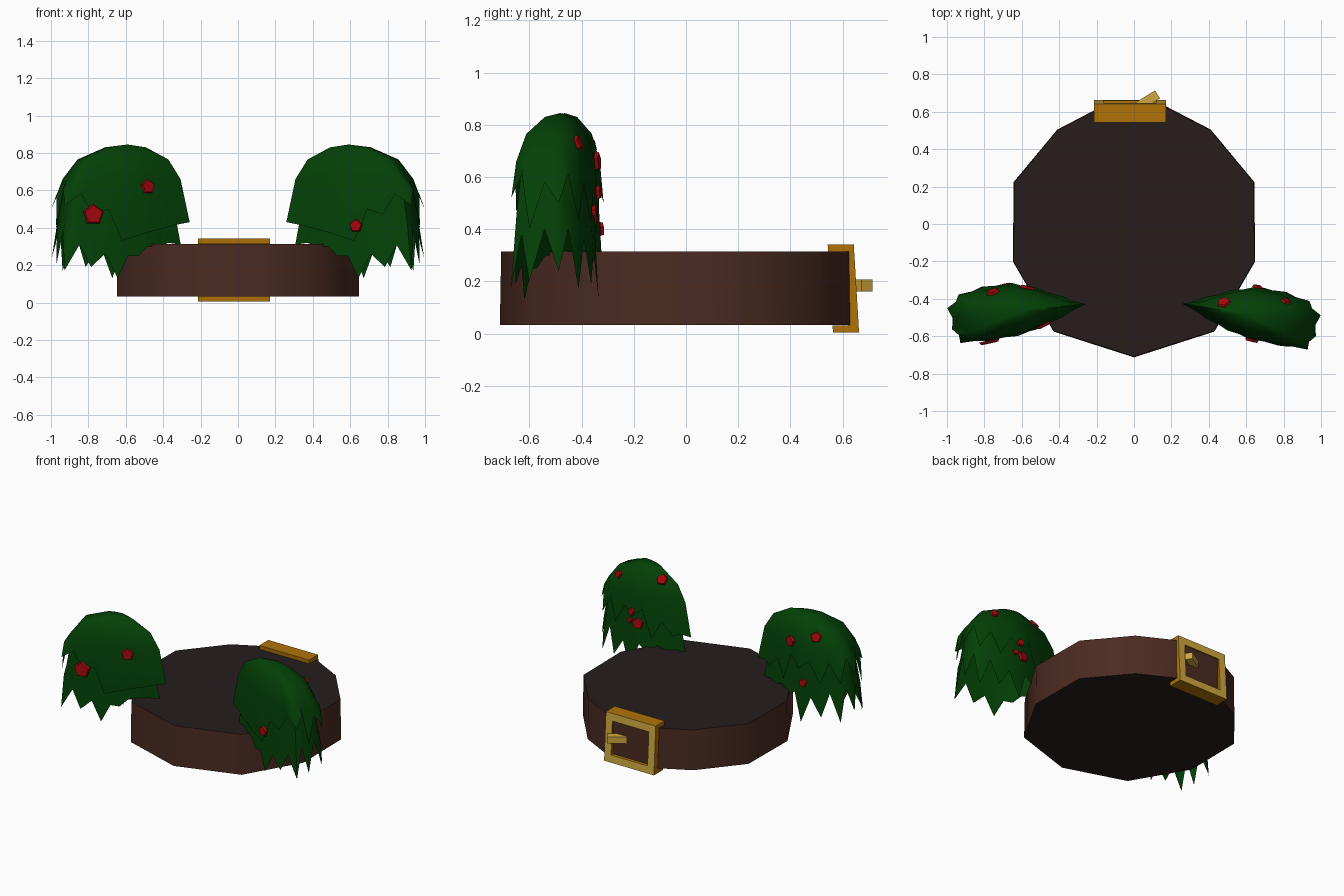
import bpy, bmesh, math
from mathutils import Vector, Matrix

if "Cube" in bpy.data.objects:
    bpy.data.objects.remove(bpy.data.objects["Cube"])


def material(name, rgb):
    m = bpy.data.materials.new(name)
    m.use_nodes = True
    m.diffuse_color = (*rgb, 1)
    m.node_tree.nodes["Principled BSDF"].inputs["Base Color"].default_value = (*rgb, 1)
    return m


LEATHER = material("brown leather", (0.070, 0.024, 0.015))
LINING = material("dark lining", (0.020, 0.012, 0.012))
GOLD = material("deep gold", (0.43, 0.17, 0.002))
BRASS = material("pale brass", (0.62, 0.39, 0.05))
LEAF = material("leaf green", (0.001, 0.052, 0.002))
BERRY = material("berry red", (0.38, 0.002, 0.004))


def finish(name, bm, mats, angle=None):
    bmesh.ops.recalc_face_normals(bm, faces=bm.faces)
    mesh = bpy.data.meshes.new(name)
    bm.to_mesh(mesh)
    bm.free()
    for m in mats:
        mesh.materials.append(m)
    ob = bpy.data.objects.new(name, mesh)
    bpy.context.collection.objects.link(ob)
    if angle:
        bpy.ops.object.select_all(action="DESELECT")
        ob.select_set(True)
        bpy.context.view_layer.objects.active = ob
        bpy.ops.object.shade_smooth_by_angle(angle=math.radians(angle))
    return ob


def box(bm, lo, hi, turn=Matrix()):
    size = [b - a for a, b in zip(lo, hi)]
    mid = [(a + b) / 2 for a, b in zip(lo, hi)]
    bmesh.ops.create_cube(bm, size=1, matrix=Matrix.Translation(mid) @ turn @ Matrix.Diagonal((*size, 1)))


# Belt: closed faceted band with dark top and bottom
half = [(0.43, -0.575), (0.648, -0.2), (0.643, 0.225), (0.41, 0.505), (0.16, 0.635)]
plan = [(0, -0.713)] + half + [(-x, y) for x, y in reversed(half)]
bm = bmesh.new()
base = bm.faces.new([bm.verts.new((x, y, 0.033)) for x, y in plan])
top = bmesh.ops.extrude_face_region(bm, geom=[base])["geom"]
for v in (g for g in top if isinstance(g, bmesh.types.BMVert)):
    v.co = (v.co.x * 0.995, v.co.y * 0.993, 0.314)
bm.normal_update()
for f in bm.faces:
    f.material_index = int(abs(f.normal.z) > 0.7)
finish("belt", bm, [LEATHER, LINING], 60)

# Buckle frame: four bars, with flanges folded over the belt edges
bm = bmesh.new()
X0, X1, Z0, Z1, W = -0.215, 0.172, 0.005, 0.342, 0.052
for z in (Z0, Z1 - W):
    box(bm, (X0, 0.615, z), (X1, 0.655, z + W))
for x in (X0, X1 - W):
    box(bm, (x, 0.615, Z0 + W), (x + W, 0.655, Z1 - W))
for z in (Z0, Z1 - 0.027):
    box(bm, (X0, 0.555, z), (X1, 0.62, z + 0.027))
bm.normal_update()
for f in bm.faces:
    f.material_index = int(f.normal.y > 0.7)
for v in bm.verts:
    v.co.y -= 0.06 * (v.co.z - 0.17) + 0.002
finish("buckle_frame", bm, [GOLD, BRASS])

# Strap behind the buckle
bm = bmesh.new()
box(bm, (X0 + 0.02, 0.59, 0.035), (X1 - 0.02, 0.638, 0.314))
finish("buckle_strap", bm, [LEATHER])

# Buckle tongue
bm = bmesh.new()
box(bm, (0.01, 0.635, 0.162), (0.135, 0.685, 0.208), Matrix.Rotation(math.radians(32), 4, "Z"))
finish("buckle_tongue", bm, [BRASS])

# Teardrop outline of a leafy shoulder pad, narrow at its inner end
PAD = [(0.265, -0.43), (0.39, -0.50), (0.50, -0.555), (0.62, -0.595), (0.77, -0.62),
       (0.92, -0.63), (0.965, -0.56), (0.99, -0.45), (0.93, -0.38), (0.80, -0.34),
       (0.65, -0.32), (0.52, -0.345), (0.38, -0.39)]
CENTRE = Vector((0.59, -0.465))


def leaf_layer(name, side, rows, tips, notches, spread, push=0.0, crown=None):
    """Rings (x scale, y scale, height) end in alternating tips and notches."""
    bm = bmesh.new()
    n = len(PAD)
    outline, hem = [], []
    for i in range(n):
        a, b = Vector(PAD[i]), Vector(PAD[(i + 1) % n])
        outline += [a, (a + b) / 2]
        hem += [(spread[0], spread[1], tips[i]), (spread[0] - 0.04, spread[1] - 0.04, notches[i])]

    def vert(p, sx, sy, z):
        x = CENTRE.x + push + (p.x - CENTRE.x) * sx
        y = CENTRE.y + (p.y - CENTRE.y) * sy
        if side > 0:
            y -= 0.055 * (x - 0.3)
        return bm.verts.new((side * x, y, z))

    rings = [[vert(p, *row) for p in outline] for row in rows]
    rings.append([vert(p, *row) for p, row in zip(outline, hem)])
    if crown:
        peak = vert(CENTRE, 1, 1, crown)
        for i in range(2 * n):
            bm.faces.new((peak, rings[0][i], rings[0][i - 1]))
    for r0, r1 in zip(rings, rings[1:]):
        for i in range(2 * n):
            bm.faces.new((r0[i - 1], r0[i], r1[i], r1[i - 1]))
    return finish(name, bm, [LEAF], 50)


UPPER_TIPS = [0.43, 0.40, 0.37, 0.33, 0.47, 0.52, 0.40, 0.50, 0.44, 0.42, 0.50, 0.38, 0.42]
UPPER_NOTCHES = [0.415, 0.385, 0.35, 0.50, 0.58, 0.61, 0.58, 0.61, 0.57, 0.56, 0.57, 0.50, 0.44]
LOWER_TIPS = [0.31, 0.30, 0.25, 0.13, 0.19, 0.17, 0.20, 0.24, 0.17, 0.19, 0.13, 0.27, 0.30]
LOWER_NOTCHES = [0.32, 0.30, 0.25, 0.26, 0.31, 0.38, 0.40, 0.40, 0.36, 0.31, 0.32, 0.33, 0.32]

# Berry spots as (outward, y, z, radius)
BERRIES = {
    "right": [(0.77, -0.64, 0.47, 0.058), (0.47, -0.56, 0.62, 0.042), (0.75, -0.38, 0.72, 0.038),
              (0.57, -0.33, 0.66, 0.04), (0.68, -0.31, 0.40, 0.03)],
    "left": [(0.63, -0.62, 0.41, 0.038), (0.48, -0.42, 0.78, 0.04), (0.79, -0.47, 0.71, 0.03),
             (0.62, -0.33, 0.46, 0.042), (0.66, -0.33, 0.54, 0.028), (0.69, -0.33, 0.47, 0.022)],
}

for word, side in (("right", -1), ("left", 1)):
    upper = leaf_layer(word + "_upper_leaves", side,
                       [(0.30, 0.33, 0.83), (0.67, 0.72, 0.765), (0.87, 0.93, 0.66)],
                       UPPER_TIPS, UPPER_NOTCHES, (1.02, 1.03), crown=0.845)
    lower = leaf_layer(word + "_lower_leaves", side,
                       [(0.78, 0.80, 0.66), (0.87, 0.92, 0.45)],
                       LOWER_TIPS, LOWER_NOTCHES, (0.95, 1.04), push=0.025)
    # Flat five-sided berries resting on the leaves
    for k, (o, y, z, r) in enumerate(BERRIES[word]):
        target = Vector((side * o, y, z))
        hits = [ob.closest_point_on_mesh(target) for ob in (upper, lower)]
        _, spot, normal, _ = min(hits, key=lambda h: (h[1] - target).length)
        if normal.dot(spot - Vector((side * CENTRE.x, CENTRE.y, 0.5))) < 0:
            normal = -normal
        bm = bmesh.new()
        place = Matrix.Translation(spot + normal * 0.006) @ normal.to_track_quat("Z", "Y").to_matrix().to_4x4()
        bmesh.ops.create_cone(bm, cap_ends=True, segments=5, radius1=r, radius2=r * 0.85,
                              depth=0.014, matrix=place)
        finish(f"{word}_berry_{k + 1}", bm, [BERRY])
